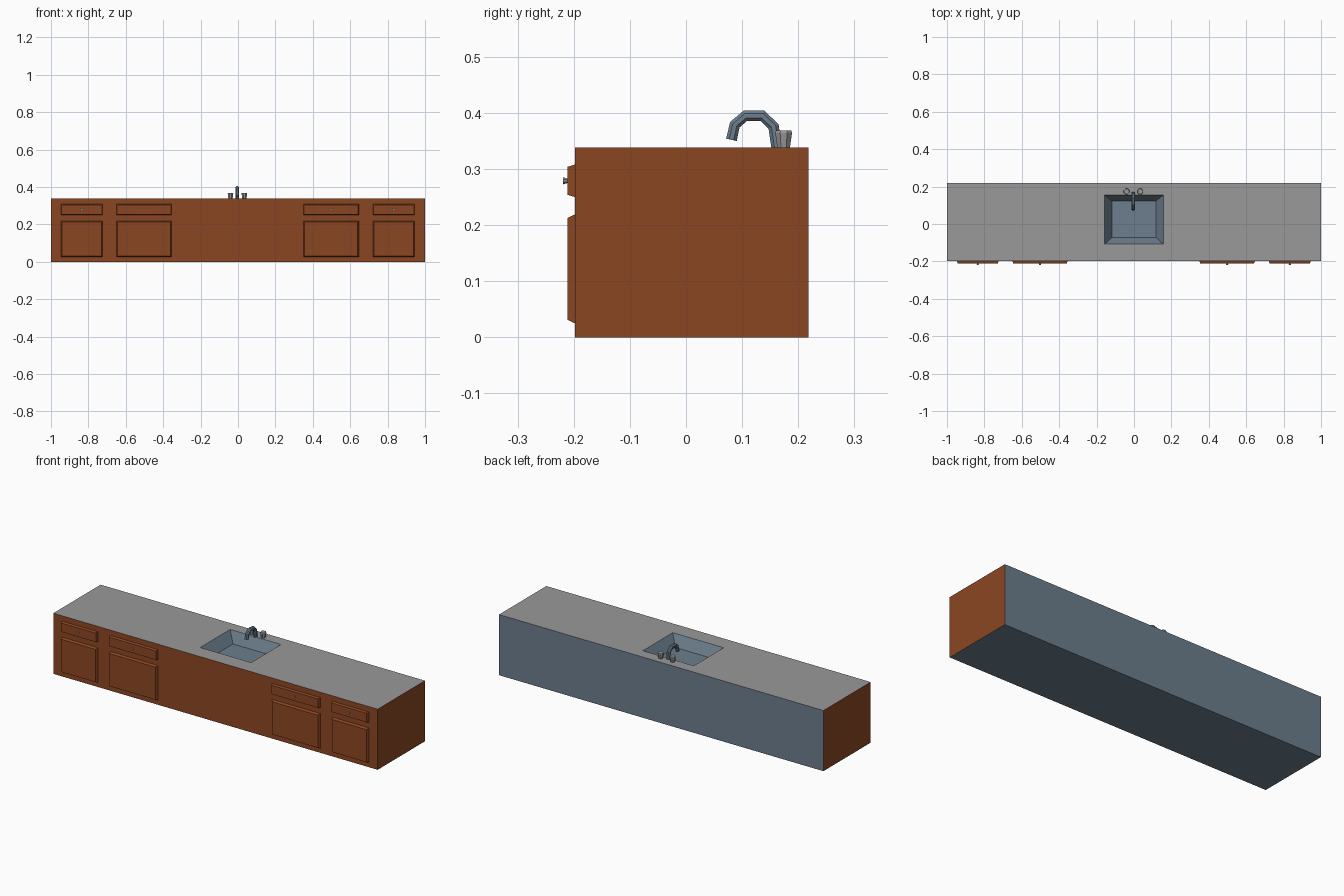
import bpy, bmesh, math
from mathutils import Vector

if "Cube" in bpy.data.objects:
    bpy.data.objects.remove(bpy.data.objects["Cube"])


def material(name, rgb):
    m = bpy.data.materials.new(name)
    m.diffuse_color = (*rgb, 1)
    m.use_nodes = True
    m.node_tree.nodes["Principled BSDF"].inputs["Base Color"].default_value = m.diffuse_color
    return m


WOOD = material("brown_wood", (0.26, 0.062, 0.016))
STONE = material("grey_stone", (0.32, 0.32, 0.32))
STEEL = material("blue_grey_steel", (0.15, 0.21, 0.27))


def loft(name, rings, mats):
    """Join rings of equal point count with quads and cap both ends."""
    bm = bmesh.new()
    loops = [[bm.verts.new(p) for p in r] for r in rings]
    n = len(loops[0])
    for a, b in zip(loops, loops[1:]):
        for i in range(n):
            j = (i + 1) % n
            bm.faces.new((a[i], a[j], b[j], b[i]))
    bm.faces.new(loops[0][::-1])
    bm.faces.new(loops[-1])
    bmesh.ops.recalc_face_normals(bm, faces=bm.faces)
    me = bpy.data.meshes.new(name)
    bm.to_mesh(me)
    bm.free()
    for m in mats:
        me.materials.append(m)
    ob = bpy.data.objects.new(name, me)
    bpy.context.collection.objects.link(ob)
    return ob


def rect(x0, x1, y0, y1, z):
    return [(x0, y0, z), (x1, y0, z), (x1, y1, z), (x0, y1, z)]


def circle(c, u, v, r, n=8):
    c, u, v = Vector(c), Vector(u), Vector(v)
    return [c + r * (math.cos(t) * u + math.sin(t) * v)
            for t in (2 * math.pi * (i + 0.5) / n for i in range(n))]


# Cabinet body with countertop and sunken basin
TOP, FRONT, BACK = 0.338, -0.198, 0.218
body = loft("cabinet_with_basin", [
    rect(-1, 1, FRONT, BACK, 0),
    rect(-1, 1, FRONT, BACK, TOP),
    rect(-0.157, 0.157, -0.108, 0.155, TOP),
    rect(-0.117, 0.117, -0.072, 0.123, TOP - 0.058)], [WOOD, STONE, STEEL])
for f in body.data.polygons:
    c = f.center
    if f.normal.z > 0.9 and c.z > TOP - 0.001:
        f.material_index = 1                      # countertop
    elif abs(f.normal.z) > 0.01 or abs(c.x) < 0.9 and c.y > FRONT + 0.01:
        f.material_index = 2                      # basin, back, underside


# Doors, drawers and drawer knobs
def panel(name, x0, x1, z0, z1, inset=0.006, depth=0.013):
    def ring(d, y):
        return [(x0 + d, y, z0 + d), (x1 - d, y, z0 + d),
                (x1 - d, y, z1 - d), (x0 + d, y, z1 - d)]
    loft(name, [ring(0, FRONT), ring(inset, FRONT - depth)], [WOOD])


for x0, x1 in ((-0.947, -0.724), (-0.65, -0.355), (0.35, 0.646), (0.721, 0.945)):
    panel("door", x0, x1, 0.025, 0.219)
    panel("drawer", x0, x1, 0.25, 0.308, 0.004)
    xc = (x0 + x1) / 2
    loft("drawer_knob", [circle((xc, y, 0.279), (1, 0, 0), (0, 0, 1), r)
                         for y, r in ((-0.21, 0.004), (-0.2195, 0.007))], [STONE])

# Faucet: bent tube swept along a short path
path = [Vector((-0.004, y, z)) for y, z in (
    (0.162, 0.337), (0.156, 0.376), (0.136, 0.395),
    (0.106, 0.395), (0.087, 0.379), (0.081, 0.352))]
rings = []
for i, p in enumerate(path):
    t = (path[min(i + 1, len(path) - 1)] - path[max(i - 1, 0)]).normalized()
    rings.append(circle(p, (1, 0, 0), t.cross(Vector((1, 0, 0))), 0.0105))
loft("faucet", rings, [STEEL])

# Tap handles
for x in (-0.04, 0.034):
    loft("tap_handle", [circle((x, 0.174, z), (1, 0, 0), (0, 1, 0), r)
                        for z, r in ((0.337, 0.012), (0.364, 0.0162), (0.369, 0.0145))],
         [STONE])
